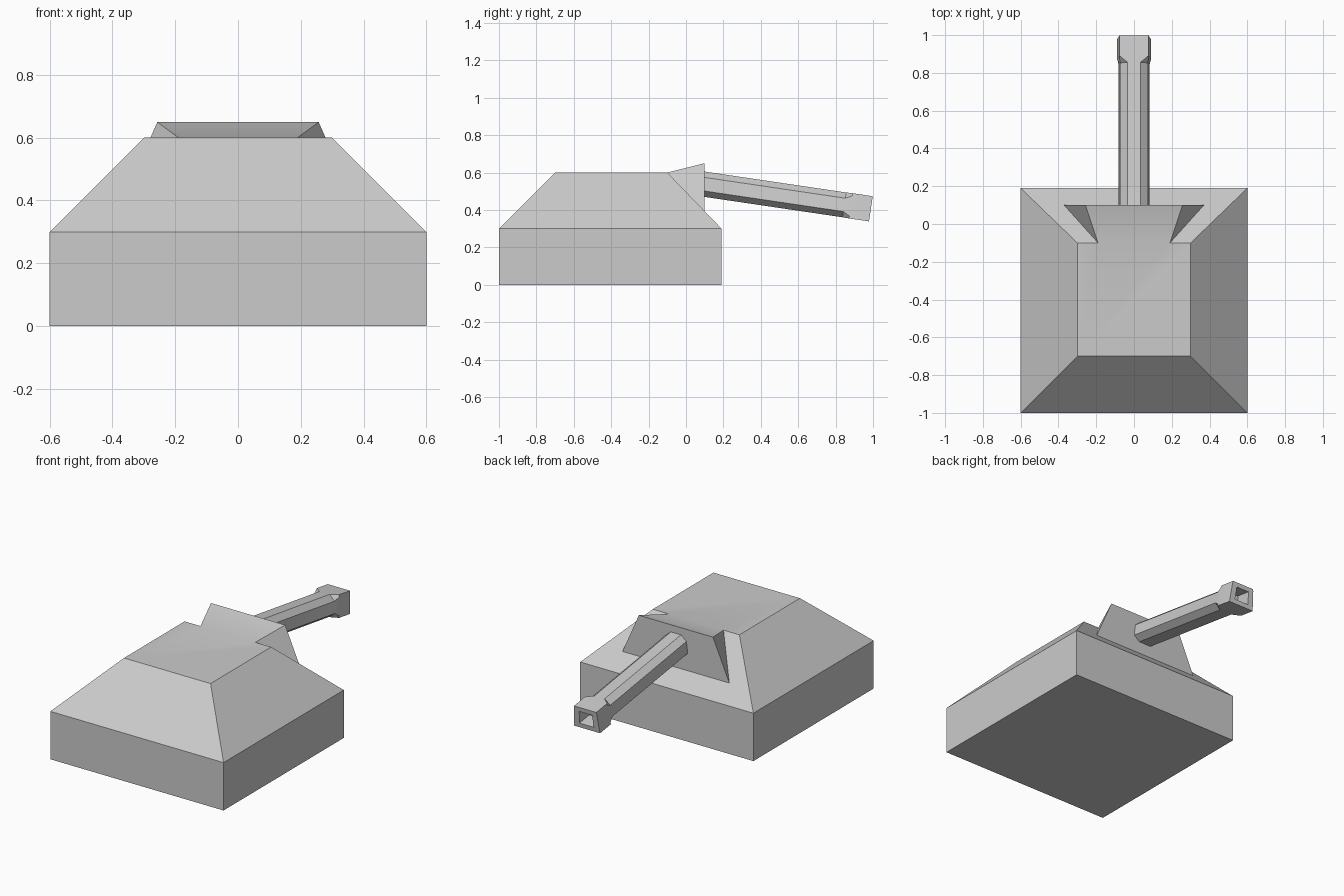
import bpy, bmesh, math
from mathutils import Matrix

cube = bpy.data.objects.get("Cube")
if cube:
    bpy.data.objects.remove(cube)

grey = bpy.data.materials.new("plain_grey")
grey.use_nodes = True
colour = (0.6, 0.6, 0.6, 1)
grey.diffuse_color = colour
grey.node_tree.nodes["Principled BSDF"].inputs["Base Color"].default_value = colour


def finish(name, bm, angle):
    bmesh.ops.recalc_face_normals(bm, faces=bm.faces[:])
    mesh = bpy.data.meshes.new(name)
    bm.to_mesh(mesh)
    bm.free()
    mesh.materials.append(grey)
    obj = bpy.data.objects.new(name, mesh)
    bpy.context.collection.objects.link(obj)
    bpy.ops.object.select_all(action='DESELECT')
    obj.select_set(True)
    bpy.context.view_layer.objects.active = obj
    bpy.ops.object.shade_smooth_by_angle(angle=math.radians(angle))
    return obj


def bridge(bm, a, b):
    for i in range(len(a)):
        j = (i + 1) % len(a)
        bm.faces.new((a[i], a[j], b[j], b[i]))


# Turret body: box, sloped roof and the wedge that carries the barrel
bm = bmesh.new()


def pair(x, y, z):
    return [bm.verts.new((s * x, y, z)) for s in (1, -1)]


FRONT, BACK, EAVE, ROOF = -1, 0.19, 0.3, 0.6
fl, fr = pair(0.6, FRONT, 0)
bl, br = pair(0.6, BACK, 0)
efl, efr = pair(0.6, FRONT, EAVE)
ebl, ebr = pair(0.6, BACK, EAVE)
rfl, rfr = pair(0.3, -0.7, ROOF)
rbl, rbr = pair(0.3, -0.1, ROOF)
nl, nr = pair(0.19, -0.1, ROOF)         # where the wedge leaves the roof
tl, tr = pair(0.257, 0.1, 0.65)         # wedge plate, top
pl, pr = pair(0.37, 0.1, 0.393)         # wedge plate, bottom

bridge(bm, [fl, fr, br, bl], [efl, efr, ebr, ebl])
for face in ((fl, fr, br, bl),
             (efl, efr, rfr, rfl),
             (efl, ebl, rbl, rfl), (efr, ebr, rbr, rfr),
             (rfl, rfr, rbr, nr, nl, rbl),
             (nl, nr, tr, tl),
             (nl, tl, pl), (nr, tr, pr),
             (tl, tr, pr, pl),
             (rbl, nl, pl, ebl), (rbr, nr, pr, ebr),
             (pl, pr, ebr, ebl)):
    bm.faces.new(face)
finish("turret_body", bm, 25)

# Barrel: chamfered tube that fills out to a square muzzle with a hollow bore
bm = bmesh.new()


def ring(s, half):
    right = [(-x, z) for x, z in reversed(half)]
    return [bm.verts.new((x, s, z)) for x, z in half + right]


tube = [(0.035, 0.067), (0.073, 0.036), (0.082, -0.036), (0.043, -0.067)]
muzzle = [(0.077, 0.068), (0.079, 0.055), (0.088, -0.055), (0.09, -0.068)]
bore = [(0.044, 0.04), (0.045, 0.03), (0.049, -0.03), (0.05, -0.04)]
rings = [ring(-0.02, tube), ring(0.755, tube), ring(0.79, muzzle),
         ring(0.898, muzzle), ring(0.898, bore), ring(0.8, bore)]
for a, b in zip(rings, rings[1:]):
    bridge(bm, a, b)
bm.faces.new(rings[0])
bm.faces.new(rings[-1])
barrel = finish("barrel", bm, 15)
barrel.matrix_world = Matrix.Translation((0, 0.1, 0.5375)) @ Matrix.Rotation(math.radians(-8.4), 4, 'X')
